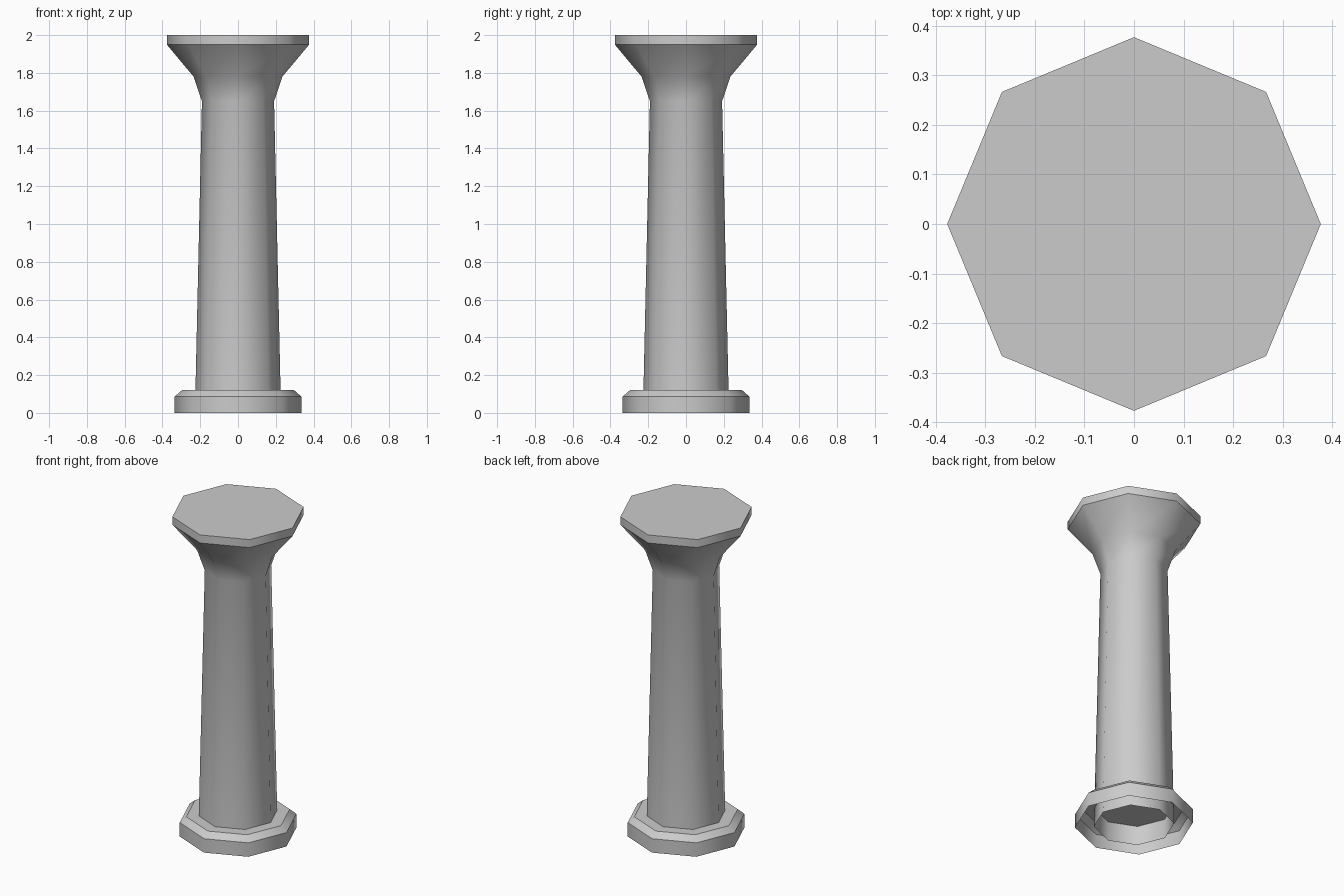
import bpy, bmesh
from math import cos, sin, pi

SIDES = 8

cube = bpy.data.objects.get("Cube")
if cube:
    bpy.data.objects.remove(cube)

# Single stone colour
stone = bpy.data.materials.new("grey_stone")
stone.use_nodes = True
grey = (0.6, 0.6, 0.6, 1)
stone.diffuse_color = grey
bsdf = next(n for n in stone.node_tree.nodes if n.type == 'BSDF_PRINCIPLED')
bsdf.inputs["Base Color"].default_value = grey


def lathe(name, profile, sharp_rings):
    """Octagonal loft through (radius, z) pairs, open below and capped on top."""
    bm = bmesh.new()
    rings = [[bm.verts.new((r * cos(2 * pi * i / SIDES), r * sin(2 * pi * i / SIDES), z))
              for i in range(SIDES)] for r, z in profile]
    for low, high in zip(rings, rings[1:]):
        for i in range(SIDES):
            j = (i + 1) % SIDES
            bm.faces.new((low[i], low[j], high[j], high[i]))
    bm.faces.new(rings[-1])
    # Smooth around the column, crisp along the chosen mouldings
    for face in bm.faces:
        face.smooth = True
    for k in sharp_rings:
        for i in range(SIDES):
            bm.edges.get((rings[k][i], rings[k][(i + 1) % SIDES])).smooth = False
    mesh = bpy.data.meshes.new(name)
    bm.to_mesh(mesh)
    bm.free()
    mesh.materials.append(stone)
    obj = bpy.data.objects.new(name, mesh)
    bpy.context.collection.objects.link(obj)
    return obj


# Bevelled plinth, hollow underneath
lathe("plinth", [(0.335, 0), (0.335, 0.087), (0.297, 0.12)], (1, 2))

# Tapered shaft flaring into the capital and its flat rim
lathe("shaft_and_capital",
      [(0.228, 0), (0.191, 1.65), (0.235, 1.78), (0.377, 1.95), (0.377, 2)], (3, 4))
